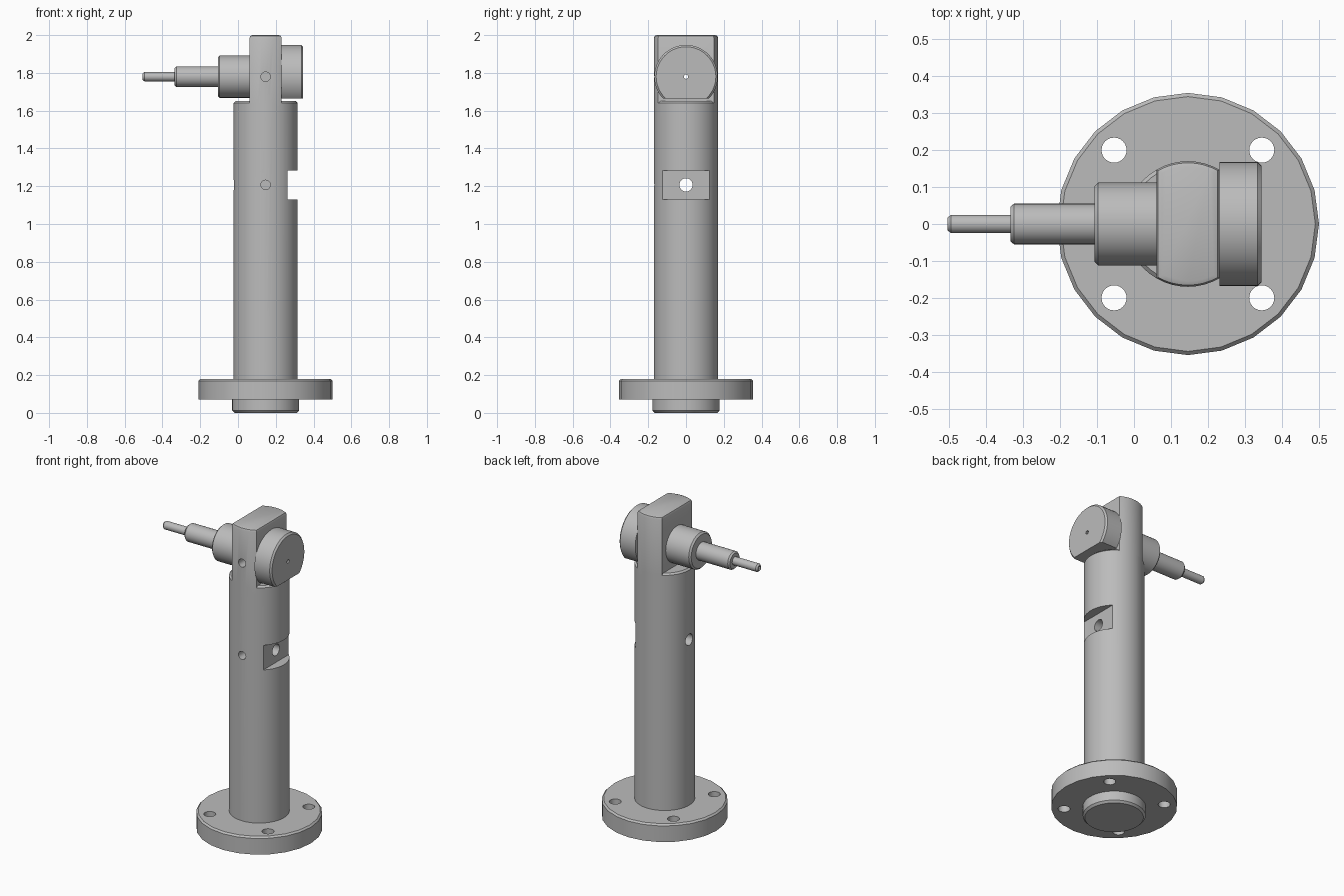
import bpy, bmesh, math
from mathutils import Matrix

default = bpy.data.objects.get("Cube")
if default:
    bpy.data.objects.remove(default)

CX = 0.146          # column axis
R = 0.17            # column radius
PIN_Z = 1.78        # height of the cross pin

steel = bpy.data.materials.new("grey steel")
steel.use_nodes = True
GREY = (0.5, 0.5, 0.5, 1)
steel.diffuse_color = GREY
steel.node_tree.nodes["Principled BSDF"].inputs["Base Color"].default_value = GREY


def finish(bm, name, cutter=False):
    bmesh.ops.recalc_face_normals(bm, faces=bm.faces)
    mesh = bpy.data.meshes.new(name)
    bm.to_mesh(mesh)
    bm.free()
    mesh.materials.append(steel)
    obj = bpy.data.objects.new(name, mesh)
    bpy.context.collection.objects.link(obj)
    obj.hide_render = cutter
    return obj


def lathe(name, profile, matrix, steps=48, cutter=False):
    """Turn (radius, height) pairs about z; the profile starts and ends off axis."""
    bm = bmesh.new()
    rings = []
    for r, h in profile:
        rings.append([bm.verts.new((r * math.cos(a), r * math.sin(a), h))
                      for a in (math.tau * i / steps for i in range(steps))])
    for low, high in zip(rings, rings[1:]):
        for i in range(steps):
            j = (i + 1) % steps
            bm.faces.new((low[i], low[j], high[j], high[i]))
    bm.faces.new(rings[0][::-1])
    bm.faces.new(rings[-1])
    bm.transform(matrix)
    return finish(bm, name, cutter)


def box(name, low, high):
    bm = bmesh.new()
    bmesh.ops.create_cube(bm, size=1)
    for v in bm.verts:
        v.co = [l if c < 0 else h for c, l, h in zip(v.co, low, high)]
    return finish(bm, name, True)


def combine(obj, tools, operation):
    """Apply booleans and remove the tool objects."""
    bpy.context.view_layer.objects.active = obj
    for tool in tools:
        mod = obj.modifiers.new("boolean", "BOOLEAN")
        mod.operation, mod.solver, mod.object = operation, "EXACT", tool
        bpy.ops.object.modifier_apply(modifier=mod.name)
        bpy.data.objects.remove(tool)


UP = Matrix.Translation((CX, 0, 0))
ALONG_X = Matrix.Translation((0, 0, PIN_Z)) @ Matrix.Rotation(math.pi / 2, 4, "Y")


def hole_x(radius, start, end, z, steps=24):
    turn = Matrix.Translation((0, 0, z)) @ Matrix.Rotation(math.pi / 2, 4, "Y")
    return lathe("hole", [(radius, start), (radius, end)], turn, steps, True)


def hole_front(z):
    turn = Matrix.Translation((CX, 0, z)) @ Matrix.Rotation(math.pi / 2, 4, "X")
    return lathe("hole", [(0.025, 0.06), (0.025, 0.3)], turn, 24, True)


# Base flange with four bolt holes, and the spigot beneath it
flange = lathe("base_flange", [(0.355, 0.07), (0.355, 0.17), (0.345, 0.18)], UP, 24)
bolts = []
for sx in (-1, 1):
    for sy in (-1, 1):
        place = Matrix.Translation((CX + sx * 0.2, sy * 0.2, 0))
        bolts.append(lathe("hole", [(0.034, 0), (0.034, 0.3)], place, 24, True))
combine(flange, bolts, "DIFFERENCE")
spigot = lathe("base_spigot", [(0.165, 0), (0.177, 0.012), (0.177, 0.07)], UP)

# Column with a flat-sided tang on top
column = lathe("column", [(R, 0.18), (R, 1.64), (R - 0.01, 1.65)], UP)
bm = bmesh.new()
arc = [60 + 7.5 * i for i in range(9)]
outline = [bm.verts.new((CX + R * math.cos(a), R * math.sin(a), 1.6))
           for a in map(math.radians, arc + [a + 180 for a in arc])]
base = bm.faces.new(outline)
new = bmesh.ops.extrude_face_region(bm, geom=[base])["geom"]
top = [v for v in new if isinstance(v, bmesh.types.BMVert)]
bmesh.ops.translate(bm, verts=top, vec=(0, 0, 0.4))
rim = [e for e in bm.edges if all(v.co.z > 1.9 for v in e.verts)]
bmesh.ops.bevel(bm, geom=rim, offset=0.015, segments=2, profile=0.5, affect="EDGES")
combine(column, [finish(bm, "tang")], "UNION")

# Side notch and drilled holes in the column
combine(column, [
    box("notch", (0.261, -0.3, 1.13), (0.5, 0.3, 1.283)),
    hole_x(0.035, -0.2, 0.5, 1.207),
    hole_x(0.012, -0.2, 0.5, PIN_Z, 8),
    hole_front(1.207),
    hole_front(PIN_Z),
], "DIFFERENCE")

# Stepped pin on one side of the tang
pin = lathe("stepped_pin", [
    (0.017, -0.505), (0.025, -0.495), (0.025, -0.335),
    (0.047, -0.335), (0.055, -0.325), (0.055, -0.107),
    (0.102, -0.107), (0.112, -0.097), (0.112, 0.061)], ALONG_X, 32)
combine(pin, [hole_x(0.012, -0.6, 0.2, PIN_Z, 8)], "DIFFERENCE")

# Round head with a flat underside on the other side
head = lathe("pin_head", [(0.168, 0.231), (0.168, 0.335), (0.158, 0.345)], ALONG_X)
combine(head, [box("flat", (0.1, -0.3, 1.5), (0.5, 0.3, 1.665)),
               hole_x(0.012, 0.1, 0.5, PIN_Z, 8)], "DIFFERENCE")

# Smooth curved walls, keep machined edges crisp
bpy.ops.object.select_all(action="DESELECT")
for part in (flange, spigot, column, pin, head):
    part.select_set(True)
bpy.context.view_layer.objects.active = column
bpy.ops.object.shade_smooth_by_angle(angle=math.radians(30))
